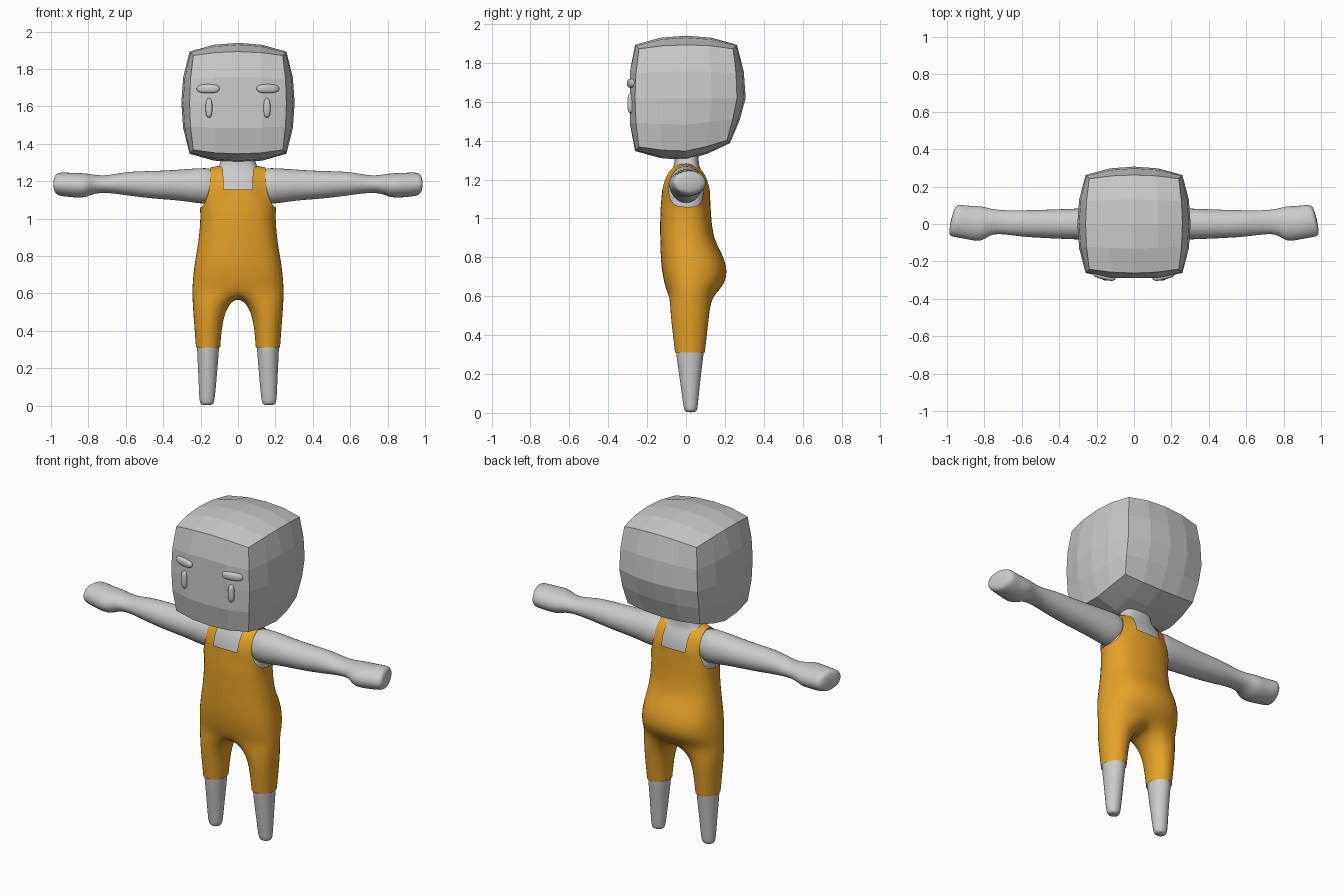
import bpy, bmesh
from math import sin, cos, pi, radians, sqrt, copysign
from mathutils import Vector, Matrix

if "Cube" in bpy.data.objects:
    bpy.data.objects.remove(bpy.data.objects["Cube"])


def material(name, rgb):
    m = bpy.data.materials.new(name)
    m.diffuse_color = (*rgb, 1)
    m.use_nodes = True
    m.node_tree.nodes["Principled BSDF"].inputs["Base Color"].default_value = m.diffuse_color
    return m


ORANGE = material("orange_cloth", (0.8, 0.36, 0.02))
WHITE = material("white", (0.9, 0.9, 0.87))


def finish(name, bm, mat=None, mirror=True, subsurf=2, smooth=True):
    bmesh.ops.recalc_face_normals(bm, faces=bm.faces[:])
    me = bpy.data.meshes.new(name)
    for f in bm.faces:
        f.smooth = smooth
    bm.to_mesh(me)
    bm.free()
    ob = bpy.data.objects.new(name, me)
    bpy.context.collection.objects.link(ob)
    if mat:
        me.materials.append(mat)
    if mirror:
        ob.modifiers.new("Mirror", 'MIRROR')
    if subsurf:
        s = ob.modifiers.new("Subsurf", 'SUBSURF')
        s.levels = s.render_levels = subsurf
    return ob


def loft(bm, rings):
    rows = [[bm.verts.new(p) for p in r] for r in rings]
    for a, b in zip(rows, rows[1:]):
        n = len(a)
        for i in range(n):
            bm.faces.new((a[i], a[(i + 1) % n], b[(i + 1) % n], b[i]))
    bm.faces.new(rows[0])
    bm.faces.new(rows[-1])


def spow(v, p):
    return copysign(abs(v) ** p, v)


def body_point(k, z, w, yf, yb, p=0.85, grow=1.045):
    """Point k of a 12-sided torso ring; 0 is front centre, 6 is back centre."""
    a = k * pi / 6
    c, yc = spow(cos(a), p), 0.01
    d = (yc - yf) if c > 0 else (yb - yc)
    x = 0 if k % 6 == 0 else w * grow * spow(sin(a), p)
    return (x, yc - d * grow * c, z)


def rounded_box(cuts, blend):
    """Grid cube of half size 1, blended toward a sphere."""
    bm = bmesh.new()
    bmesh.ops.create_cube(bm, size=2)
    bmesh.ops.subdivide_edges(bm, edges=bm.edges[:], cuts=cuts, use_grid_fill=True)
    for v in bm.verts:
        x, y, z = v.co
        s = Vector((x * sqrt(1 - y*y/2 - z*z/2 + y*y*z*z/3),
                    y * sqrt(1 - x*x/2 - z*z/2 + x*x*z*z/3),
                    z * sqrt(1 - x*x/2 - y*y/2 + x*x*y*y/3)))
        v.co = v.co.lerp(s, blend)
    return bm


# Head: faceted rounded box, flat face, tucked-in nape
bm = rounded_box(3, 0.5)
for v in bm.verts:
    x, y, z = v.co
    tuck = max(y, 0) * max(-z, 0)
    v.co = (x * 0.303, max(y * 0.307 - 0.05 * tuck, -0.288), 1.62 + z * 0.32 + 0.055 * tuck)
finish("head", bm, mirror=False, subsurf=0, smooth=False)

# Eyes and eyebrows
for name, loc, size, turn in (
        ("eyes", (0.155, -0.284, 1.592), (0.019, 0.018, 0.054), 8),
        ("eyebrows", (0.16, -0.278, 1.695), (0.065, 0.02, 0.025), 14)):
    bm = rounded_box(3, 0.75)
    bm.transform(Matrix.Translation(loc) @ Matrix.Rotation(radians(turn), 4, 'Z')
                 @ Matrix.Diagonal((*size, 1)))
    finish(name, bm, WHITE, subsurf=1)

# Chest, shoulders and neck
bm = bmesh.new()
chest = [(0.98, 0.18, -0.115, 0.11), (1.08, 0.18, -0.115, 0.11), (1.16, 0.172, -0.106, 0.106),
         (1.22, 0.155, -0.088, 0.092), (1.26, 0.125, -0.065, 0.07),
         (1.285, 0.09, -0.058, 0.065), (1.38, 0.085, -0.055, 0.06)]
loft(bm, [[body_point(k, *r, p=0.75) for k in range(12)] for r in chest])
finish("upper_body", bm, mirror=False)

# Arms with mitten hands: x, y centre, z centre, y radius, z radius
arm = [(0.10, 0, 1.175, 0.085, 0.095), (0.20, 0, 1.175, 0.087, 0.097),
       (0.30, 0, 1.18, 0.083, 0.083), (0.45, 0, 1.18, 0.077, 0.074),
       (0.60, 0.002, 1.189, 0.071, 0.064), (0.70, 0.01, 1.184, 0.063, 0.044),
       (0.77, 0.013, 1.185, 0.068, 0.05), (0.815, 0, 1.177, 0.097, 0.066),
       (0.88, 0.006, 1.179, 0.09, 0.066), (0.95, 0.018, 1.184, 0.087, 0.064),
       (0.985, 0.018, 1.186, 0.08, 0.056)]
bm = bmesh.new()
rings = []
for x, yc, zc, ry, rz in arm:
    ring = []
    for i in range(8):
        a = i * pi / 4
        y = yc + 1.1 * ry * cos(a)
        ring.append((x - (0.22 * y if x > 0.9 else 0), y, zc + 1.1 * rz * sin(a)))
    rings.append(ring)
loft(bm, rings)
finish("arms", bm)


def leg_point(k, z, xc, yc, rx, ry):
    """Point k of an 8-sided leg ring; 0 is the inner side, 2 the front."""
    t = k * pi / 4
    return (xc - 1.1 * rx * cos(t), yc - 1.1 * ry * sin(t), z)


# Lower legs
shin = [(0.38, 0.16, 0.02, 0.061, 0.077), (0.30, 0.16, 0.02, 0.059, 0.071),
        (0.18, 0.162, 0.021, 0.051, 0.054), (0.06, 0.165, 0.023, 0.043, 0.04),
        (0.02, 0.166, 0.024, 0.039, 0.035), (0.002, 0.166, 0.024, 0.029, 0.026)]
bm = bmesh.new()
loft(bm, [[leg_point(k, *r) for k in range(8)] for r in shin])
finish("legs", bm)

# Overalls, right half: trunk rings from armhole level down to the hips
bm = bmesh.new()
crease = bm.verts.layers.float.new("crease_vert")
trunk = [(1.06, 0.202, -0.13, 0.126), (1.0, 0.199, -0.132, 0.129), (0.9, 0.207, -0.132, 0.14),
         (0.83, 0.218, -0.13, 0.178), (0.75, 0.232, -0.126, 0.212), (0.67, 0.24, -0.112, 0.203),
         (0.61, 0.243, -0.093, 0.15)]
rows = [[bm.verts.new(body_point(k, *r)) for k in range(7)] for r in trunk]
for a, b in zip(rows, rows[1:]):
    for i in range(6):
        bm.faces.new((a[i], a[i + 1], b[i + 1], b[i]))

# Trouser leg, split off around a crotch point
prev = [bm.verts.new((0, 0.025, 0.572))] + rows[-1]
for r in [(0.53, 0.152, 0.02, 0.09, 0.102), (0.42, 0.16, 0.02, 0.073, 0.09),
          (0.31, 0.16, 0.02, 0.065, 0.077)]:
    ring = [bm.verts.new(leg_point(k, *r)) for k in range(8)]
    for i in range(8):
        j = (i + 1) % 8
        bm.faces.new((prev[i], prev[j], ring[j], ring[i]))
    prev = ring

# Bib and back panel with square necklines
top = rows[0]
edges = []
for (c, i, o), side in (((0, 1, 2), -1), ((6, 5, 4), 1)):
    vc = bm.verts.new((0, side * 0.122, 1.155))
    vi = bm.verts.new((0.077, side * 0.12, 1.155))
    vo = bm.verts.new((0.155, side * 0.092, 1.14))
    vi[crease] = 1
    bm.faces.new((top[c], top[i], vi, vc))
    bm.faces.new((top[i], top[o], vo, vi))
    edges.append((vi, vo))

# Shoulder strap over the top
prev = edges[0]
for y, z in ((-0.107, 1.21), (-0.07, 1.268), (0, 1.295), (0.07, 1.268), (0.107, 1.21)):
    cur = (bm.verts.new((0.079, y, z)), bm.verts.new((0.147, y * 0.82, z - 0.012)))
    bm.faces.new((prev[0], prev[1], cur[1], cur[0]))
    prev = cur
bm.faces.new((prev[0], prev[1], edges[1][1], edges[1][0]))
finish("overalls", bm, ORANGE)
